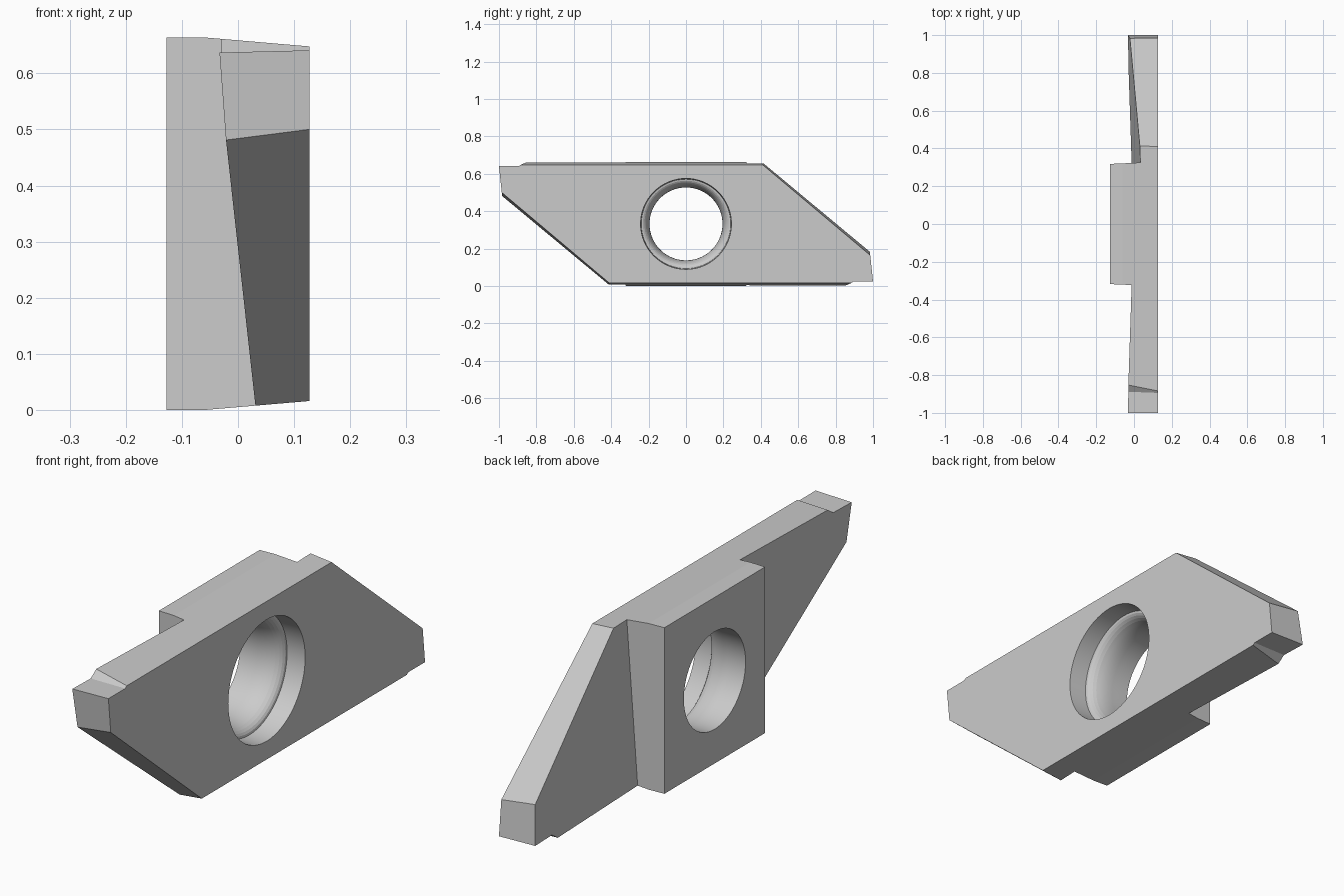
import bpy, bmesh, math
from mathutils import Vector

if "Cube" in bpy.data.objects:
    bpy.data.objects.remove(bpy.data.objects["Cube"])

H = 0.664          # overall height
W = 0.127          # half thickness


def turn(p):
    # half turn about the hole axis
    return (p[0], -p[1], H - p[2])


def convex_solid(name, size, planes, inside):
    """Box cut by planes (three points each), keeping the side that holds 'inside'."""
    bm = bmesh.new()
    bmesh.ops.create_cube(bm, size=1)
    for v in bm.verts:
        v.co = Vector((v.co.x * size[0], v.co.y * size[1], v.co.z * size[2] + H / 2))
    ref = Vector(inside)
    for pts in planes:
        a, b, c = (Vector(p) for p in pts)
        n = (b - a).cross(c - a).normalized()
        if n.dot(ref - a) > 0:
            n = -n
        geom = bm.verts[:] + bm.edges[:] + bm.faces[:]
        res = bmesh.ops.bisect_plane(bm, geom=geom, plane_co=a, plane_no=n,
                                     clear_outer=True, dist=1e-6)
        edges = [e for e in res['geom_cut'] if isinstance(e, bmesh.types.BMEdge)]
        bmesh.ops.contextual_create(bm, geom=edges)
    bmesh.ops.recalc_face_normals(bm, faces=bm.faces[:])
    return make_object(name, bm)


def make_object(name, bm):
    mesh = bpy.data.meshes.new(name)
    bm.to_mesh(mesh)
    bm.free()
    ob = bpy.data.objects.new(name, mesh)
    bpy.context.collection.objects.link(ob)
    return ob


def lathe(name, profile, segments=64):
    """Closed solid of revolution about the hole axis from (x, radius) points."""
    bm = bmesh.new()
    rings = []
    for x, r in profile:
        rings.append([bm.verts.new((x, r * math.cos(2 * math.pi * i / segments),
                                    H / 2 + r * math.sin(2 * math.pi * i / segments)))
                      for i in range(segments)])
    for a, b in zip(rings, rings[1:]):
        for i in range(segments):
            j = (i + 1) % segments
            bm.faces.new((a[i], a[j], b[j], b[i]))
    bm.faces.new(rings[0])
    bm.faces.new(rings[-1])
    bmesh.ops.recalc_face_normals(bm, faces=bm.faces[:])
    return make_object(name, bm)


def subtract(target, cutter):
    cutter.hide_render = True
    mod = target.modifiers.new("cut", 'BOOLEAN')
    mod.operation = 'DIFFERENCE'
    mod.solver = 'EXACT'
    mod.object = cutter
    bpy.context.view_layer.objects.active = target
    bpy.ops.object.modifier_apply(modifier=mod.name)
    bpy.data.objects.remove(cutter)


# Blank: top clearance, slanted underside and leaning nose, repeated by half turn
half = [
    [(-0.06, 0, H), (-0.06, 1, H), (W, 0, 0.648)],
    [(W, -0.985, 0.50), (W, -0.41, 0.016), (-0.021, -0.984, 0.482)],
    [(0, -1.0, 0.640), (1, -1.0, 0.640), (0, -0.984, 0.49)],
]
planes = half + [[turn(p) for p in pl] for pl in half]
insert = convex_solid("cutting_insert", (2 * W, 2.2, H), planes, (0, 0, H / 2))

# Side pockets that leave the thin wings
pocket = [
    [(-0.033, -1, 0.637), (-0.012, -0.32, 0.655), (0.031, -0.41, 0.01)],
    [(-W, -0.318, 0), (-W, -0.318, 1), (0.03, -0.325, 0)],
]
# Small relief behind each cutting tip
relief = [
    [(-0.033, -1, 0.637), (W, -1, 0.641), (W, -0.8, 0.641)],
    [(-0.033, -0.853, 0.661), (W, -0.884, 0.648), (-0.033, -0.888, 0.637)],
]
for name, pl, ref in (("pocket_cutter", pocket, (-0.4, -1, 0.3)),
                      ("relief_cutter", relief, (0, -1.1, 0.8))):
    subtract(insert, convex_solid(name, (1, 3, 2), pl, ref))
    subtract(insert, convex_solid(name, (1, 3, 2),
                                  [[turn(p) for p in q] for q in pl], turn(ref)))

# Screw hole with a curved seat
seat = [(-0.05 + 0.1 * math.sin(t), 0.195 + 0.044 * (1 - math.cos(t)))
        for t in (math.pi / 2 * i / 8 for i in range(9))]
subtract(insert, lathe("hole_cutter", [(-0.3, 0.195)] + seat + [(W, 0.243), (0.3, 0.252)]))

bpy.ops.object.select_all(action='DESELECT')
insert.select_set(True)
bpy.context.view_layer.objects.active = insert
bpy.ops.object.shade_smooth_by_angle(angle=math.radians(3.9 + 4))
for poly in insert.data.polygons:
    # keep the planar faces flat, only the hole wall is smooth
    c = poly.center
    poly.use_smooth = math.hypot(c.y, c.z - H / 2) < 0.246 and abs(poly.normal.x) < 0.95
